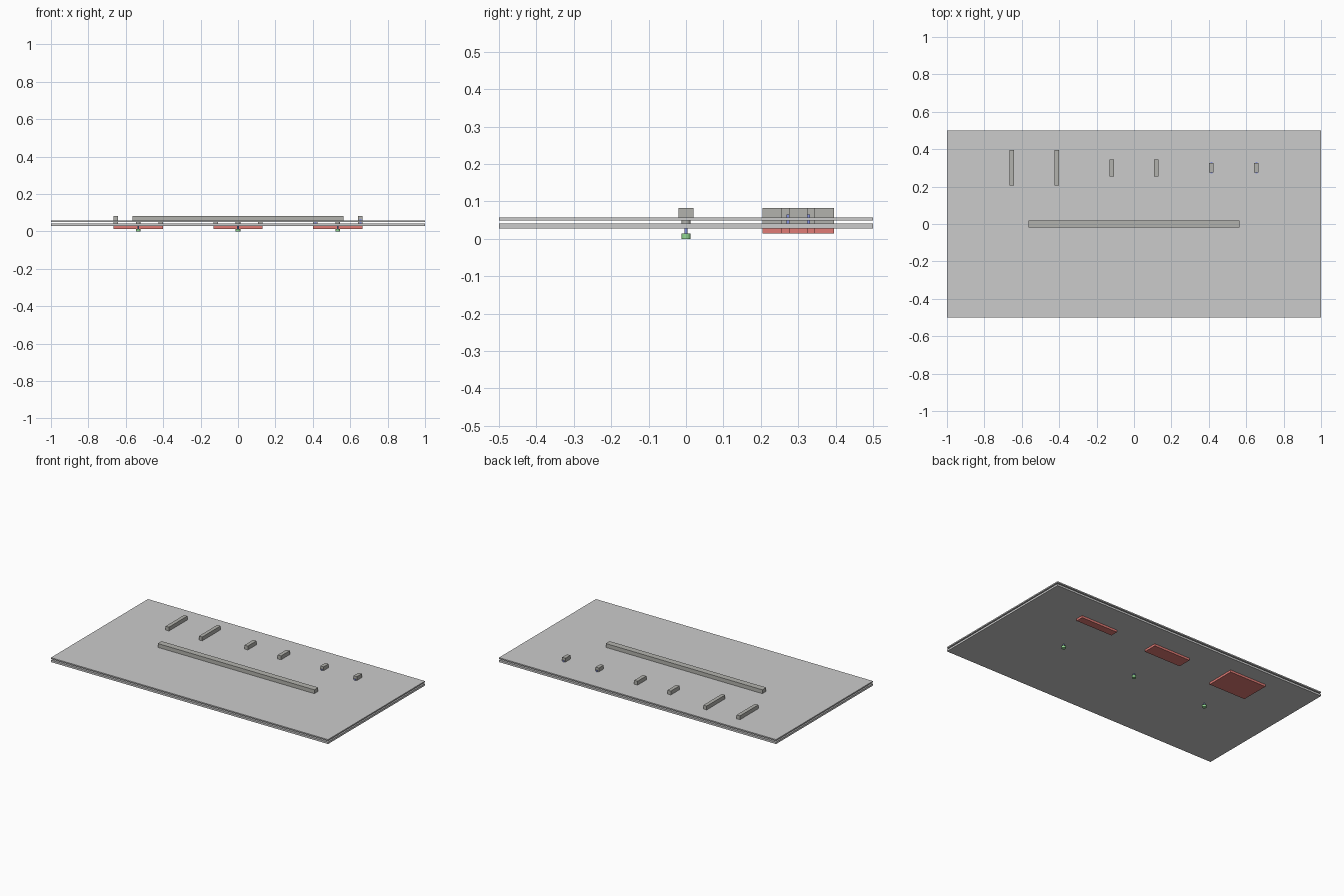
import bpy

if "Cube" in bpy.data.objects:
    bpy.data.objects.remove(bpy.data.objects["Cube"])

def material(name, col):
    m = bpy.data.materials.new(name)
    m.diffuse_color = (*col, 1)
    m.use_nodes = True
    m.node_tree.nodes["Principled BSDF"].inputs["Base Color"].default_value = m.diffuse_color
    return m

GREY = material("grey", (0.45, 0.45, 0.42))
RED = material("red", (0.75, 0.2, 0.18))
GREEN = material("green", (0.3, 0.7, 0.3))
BLUE = material("blue", (0.25, 0.3, 0.75))

def finish(name, mat):
    ob = bpy.context.object
    ob.name = name
    if mat:
        ob.data.materials.append(mat)
    return ob

def box(name, x, y, w, d, z0, z1, mat=None):
    bpy.ops.mesh.primitive_cube_add(size=1, location=(x, y, (z0 + z1) / 2))
    ob = bpy.context.object
    ob.scale = (w, d, z1 - z0)
    bpy.ops.object.transform_apply(location=False, rotation=False, scale=True)
    return finish(name, mat)

def disc(name, x, y, r, z0, z1, mat):
    bpy.ops.mesh.primitive_cylinder_add(vertices=32, radius=r, depth=z1 - z0,
                                        location=(x, y, (z0 + z1) / 2))
    bpy.ops.object.shade_smooth_by_angle()
    return finish(name, mat)

# Layer heights
BASE, LOW0, LOW1, UP0, UP1, PIN, TOP = 0.014, 0.028, 0.041, 0.049, 0.057, 0.065, 0.082

# Two stacked sheets
box("lower_sheet", 0, 0, 2, 1, LOW0, LOW1)
box("upper_sheet", 0, 0, 2, 1, UP0, UP1)

# Long central rail held by three round-headed pins
box("centre_rail", 0, 0, 1.13, 0.04, UP1, TOP, GREY)
for i, x in enumerate((-0.534, 0, 0.534)):
    disc(f"pin_head_{i}", x, 0, 0.0125, 0, BASE, GREEN)
    disc(f"pin_shank_{i}", x, 0, 0.0045, BASE, PIN, BLUE)
    disc(f"spacer_ring_{i}", x, 0, 0.0125, LOW1, UP0, GREY)

# Three bridge plates of decreasing depth, each with two blocks and tabs
for i, (cx, depth) in enumerate(((-0.534, 0.19), (0, 0.09), (0.534, 0.05))):
    y = 0.302
    box(f"bridge_plate_{i}", cx, y - 0.002, 0.264, depth, BASE, LOW0, RED)
    for side, s in (("left", -1), ("right", 1)):
        x = cx + s * 0.12
        box(f"{side}_block_{i}", x, y - 0.002, 0.024, depth, UP1, TOP, GREY)
        box(f"{side}_spacer_{i}", x, y - 0.002, 0.024, depth, LOW1, UP0, GREY)
        box(f"{side}_tab_{i}", x, y - 0.002, 0.01, 0.062, LOW0, PIN, BLUE)
